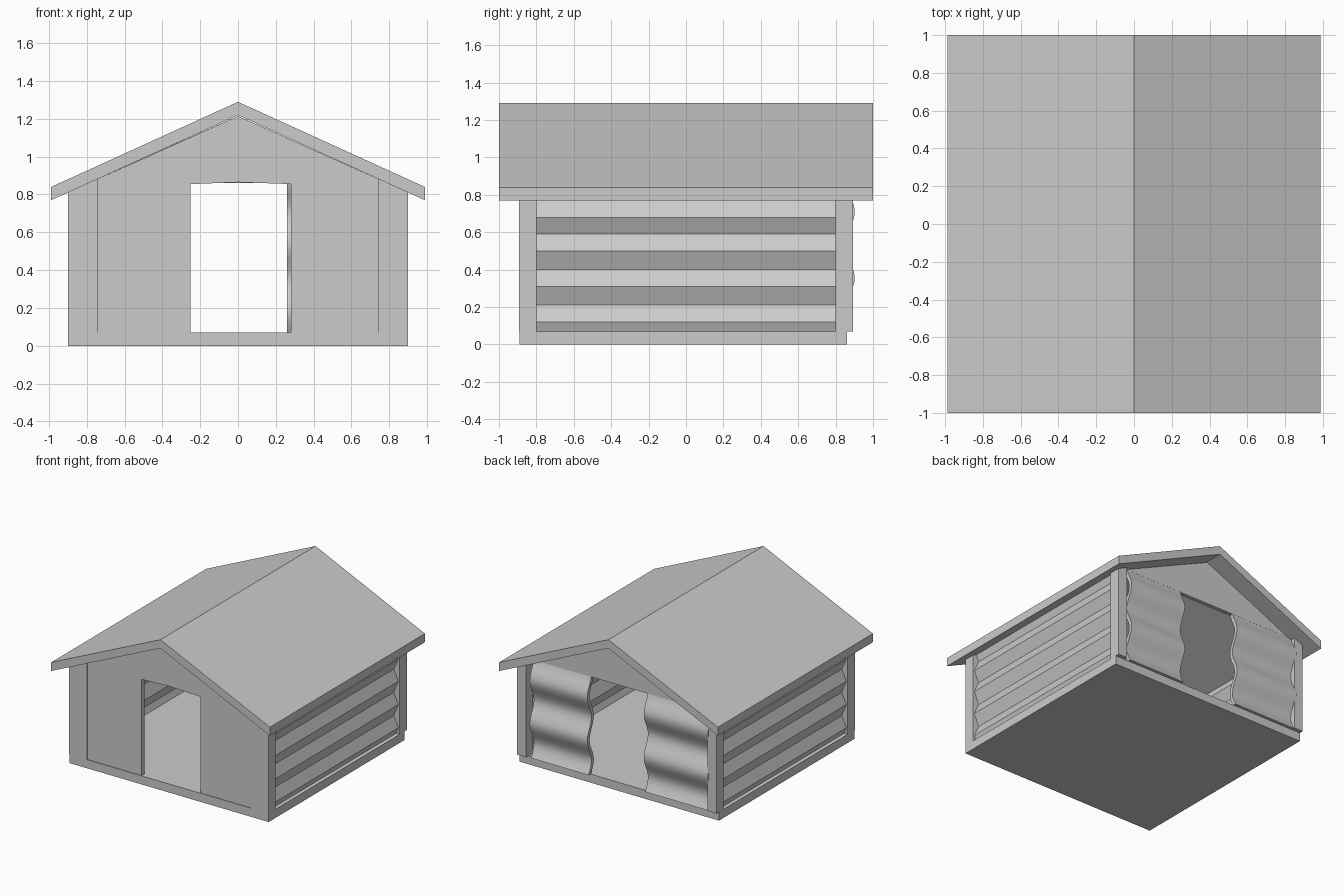
import bpy, bmesh, math

if "Cube" in bpy.data.objects:
    bpy.data.objects.remove(bpy.data.objects["Cube"])


def prism(name, pts, axis, lo, hi, smooth=False):
    """Extrude a 2D outline: axis 'y' takes (x, z) points, axis 'x' takes (y, z) points."""
    def place(p, t):
        return (p[0], t, p[1]) if axis == 'y' else (t, p[0], p[1])
    bm = bmesh.new()
    a = [bm.verts.new(place(p, lo)) for p in pts]
    b = [bm.verts.new(place(p, hi)) for p in pts]
    n = len(pts)
    bm.faces.new(a)
    bm.faces.new(b[::-1])
    for i in range(n):
        j = (i + 1) % n
        bm.faces.new((a[i], b[i], b[j], a[j]))
    bmesh.ops.recalc_face_normals(bm, faces=bm.faces)
    me = bpy.data.meshes.new(name)
    bm.to_mesh(me)
    bm.free()
    ob = bpy.data.objects.new(name, me)
    bpy.context.collection.objects.link(ob)
    if smooth:
        bpy.ops.object.select_all(action='DESELECT')
        ob.select_set(True)
        bpy.context.view_layer.objects.active = ob
        bpy.ops.object.shade_smooth_by_angle(angle=math.radians(35))
    return ob


BASE = 0.07


def under(x):
    """Height of the roof underside at x."""
    return 1.22 - 0.45 * abs(x) / 0.988


# Floor slab
prism("floor", [(-0.9, 0), (0.9, 0), (0.9, BASE), (-0.9, BASE)], 'y', -0.89, 0.86)

# Gabled roof
prism("roof", [(-0.988, 0.77), (0, 1.22), (0.988, 0.77),
               (0.988, 0.84), (0, 1.29), (-0.988, 0.84)], 'y', -1, 1)

# Corner posts, tops cut to the roof slope
for side, s in (("left", -1), ("right", 1)):
    for end, inner, y0, y1 in (("front", 0.74, -0.893, -0.80), ("back", 0.82, 0.80, 0.893)):
        prism(f"{end}_post_{side}",
              [(s * inner, BASE), (s * 0.9, BASE), (s * 0.9, under(0.9)), (s * inner, under(inner))],
              'y', y0, y1)

# Front wall with doorway
prism("front_wall", [(-0.76, BASE), (-0.25, BASE), (-0.25, 0.855), (0, 0.865), (0.28, 0.855),
                     (0.28, BASE), (0.76, BASE), (0.76, under(0.76)), (0, 1.215),
                     (-0.76, under(0.76))], 'y', -0.885, -0.85)

# Side walls: pleated siding
ridges = [(0.86, BASE), (0.845, 0.12 - 0.02)]
levels = [0.07, 0.12, 0.21, 0.31, 0.40, 0.50, 0.59, 0.68, 0.77, 0.83]
offsets = [0.868, 0.888, 0.848, 0.888, 0.848, 0.888, 0.848, 0.888, 0.848, 0.87]
for side, s in (("left", -1), ("right", 1)):
    outer = [(s * x, z) for x, z in zip(offsets, levels)]
    inner = [(s * (x - 0.03), z) for x, z in zip(offsets, levels)]
    prism(f"siding_{side}", outer + inner[::-1], 'y', -0.82, 0.82)

# Back wall: two wavy panels beside the doorway and a gable above
outer, inner = [], []
for i in range(41):
    z = BASE + (0.862 - BASE) * i / 40
    y = 0.875 + 0.027 * math.cos((z - 0.355) / 0.355 * 2 * math.pi)
    outer.append((y, z))
    inner.append((y - 0.03, z))
wave = outer + inner[::-1]
prism("back_panel_left", wave, 'x', -0.83, -0.25, True)
prism("back_panel_right", wave, 'x', 0.26, 0.78, True)
prism("back_gable", [(-0.80, 0.86), (0.79, 0.86), (0, 1.215)], 'y', 0.82, 0.852)
